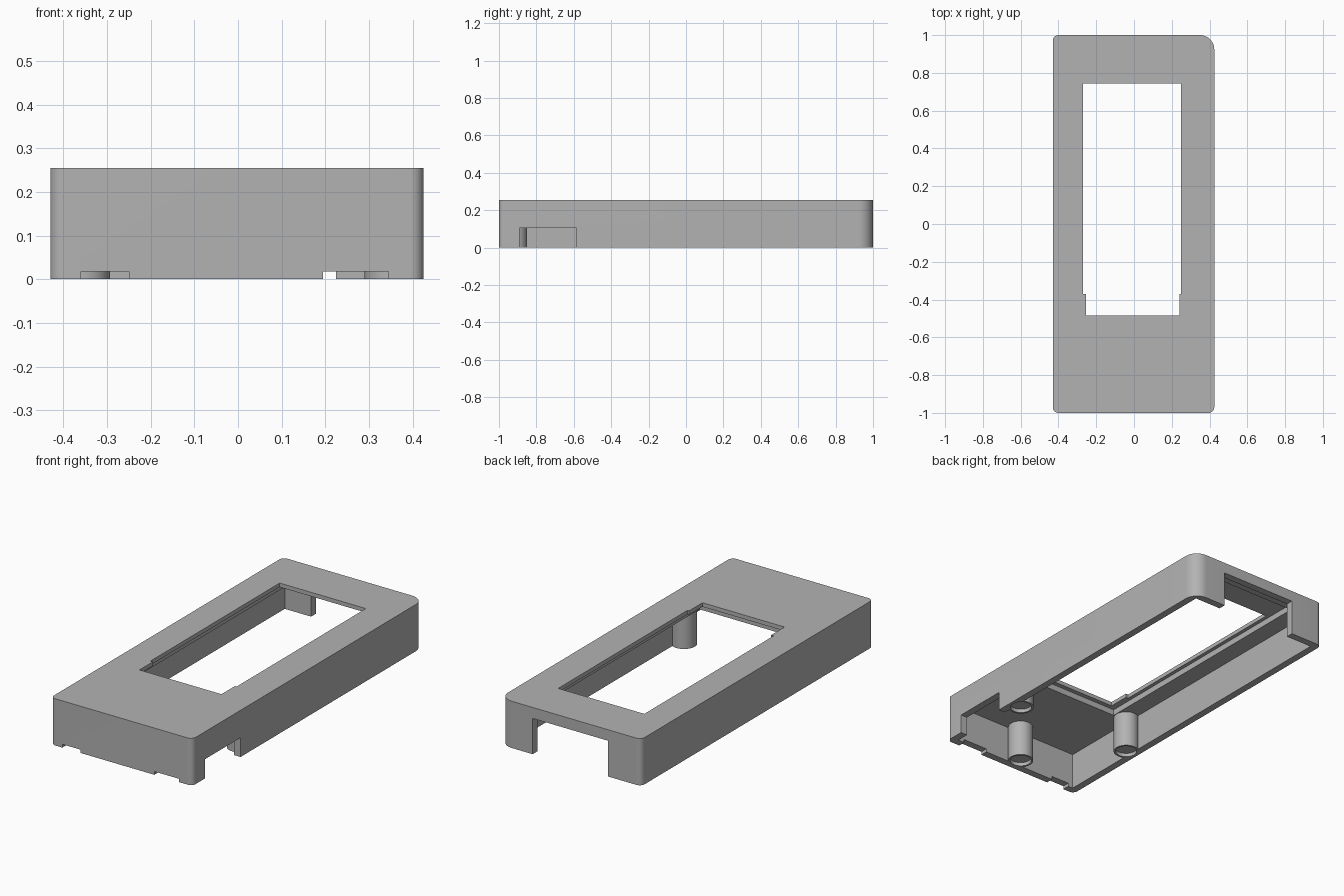
import bpy, bmesh, math

cube = bpy.data.objects.get("Cube")
if cube:
    bpy.data.objects.remove(cube, do_unlink=True)

grey = bpy.data.materials.new("plain grey")
grey.use_nodes = True
grey.diffuse_color = (0.45, 0.45, 0.45, 1)
grey.node_tree.nodes["Principled BSDF"].inputs["Base Color"].default_value = (0.45, 0.45, 0.45, 1)


def prism(name, points, z0, z1):
    """Extrude a counter-clockwise outline from z0 to z1."""
    bm = bmesh.new()
    face = bm.faces.new([bm.verts.new((x, y, z0)) for x, y in points])
    top = bmesh.ops.extrude_face_region(bm, geom=[face])["geom"]
    bmesh.ops.translate(bm, vec=(0, 0, z1 - z0),
                        verts=[v for v in top if isinstance(v, bmesh.types.BMVert)])
    bmesh.ops.recalc_face_normals(bm, faces=bm.faces)
    mesh = bpy.data.meshes.new(name)
    bm.to_mesh(mesh)
    bm.free()
    mesh.materials.append(grey)
    obj = bpy.data.objects.new(name, mesh)
    bpy.context.collection.objects.link(obj)
    return obj


def box(name, x0, x1, y0, y1, z0, z1):
    return prism(name, [(x0, y0), (x1, y0), (x1, y1), (x0, y1)], z0, z1)


def arc(cx, cy, r, start, sweep, steps):
    angles = [math.radians(start + sweep * i / steps) for i in range(steps + 1)]
    return [(cx + r * math.cos(a), cy + r * math.sin(a)) for a in angles]


def cylinder(name, x, y, r, z0, z1):
    return prism(name, arc(x, y, r, 0, 360, 48)[:-1], z0, z1)


def cut(target, cutter):
    """Subtract the cutter for good and remove it."""
    bpy.ops.object.select_all(action="DESELECT")
    bpy.context.view_layer.objects.active = target
    target.select_set(True)
    mod = target.modifiers.new("cut", "BOOLEAN")
    mod.operation = "DIFFERENCE"
    mod.solver = "EXACT"
    mod.object = cutter
    bpy.ops.object.modifier_apply(modifier=mod.name)
    bpy.data.objects.remove(cutter, do_unlink=True)


LEFT, RIGHT, HEIGHT, CEILING, WALL = -0.43, 0.425, 0.255, 0.2, 0.04

# Outer block with one larger rounded corner
outline = []
for x, y, r, start in ((LEFT, -1, 0.03, 180), (RIGHT, -1, 0.03, 270),
                       (RIGHT, 1, 0.075, 0), (LEFT, 1, 0.03, 90)):
    cx = x + r if x < 0 else x - r
    cy = y + r if y < 0 else y - r
    outline += arc(cx, cy, r, start, 90, 12)
case = prism("case_shell", outline, 0, HEIGHT)

# Hollow underside, leaving three round posts against the walls
posts = [(0, -0.915), (-0.358, -0.49), (0.355, -0.49)]
cavity = box("cavity", LEFT + WALL, RIGHT - WALL, -1 + WALL, 1 - WALL, -0.1, CEILING)
for x, y in posts:
    cut(cavity, cylinder("post_space", x, y, 0.065, -0.2, 0.4))
cut(case, cavity)
for x, y in posts:
    cut(case, cylinder("post_recess", x, y, 0.055, -0.1, 0.02))

# Thinned ledge round the window, then the stepped window
cut(case, box("ledge", -0.29, 0.275, -0.51, 0.92, 0.1, 0.233))
cut(case, prism("window", [(-0.255, -0.485), (0.24, -0.485), (0.24, -0.37), (0.25, -0.37),
                           (0.25, 0.745), (-0.27, 0.745), (-0.27, -0.37), (-0.255, -0.37)],
                0.15, 0.4))

# Wall openings: back, side and two shallow front notches
cut(case, box("back_opening", -0.231, 0.225, 0.94, 1.1, -0.1, 0.195))
cut(case, box("side_notch", 0.37, 0.5, -0.89, -0.585, -0.1, 0.105))
for x0, x1 in ((-0.36, -0.25), (0.195, 0.345)):
    cut(case, box("front_notch", x0, x1, -1.1, -0.95, -0.1, 0.018))

bpy.ops.object.shade_smooth_by_angle(angle=math.radians(30))
